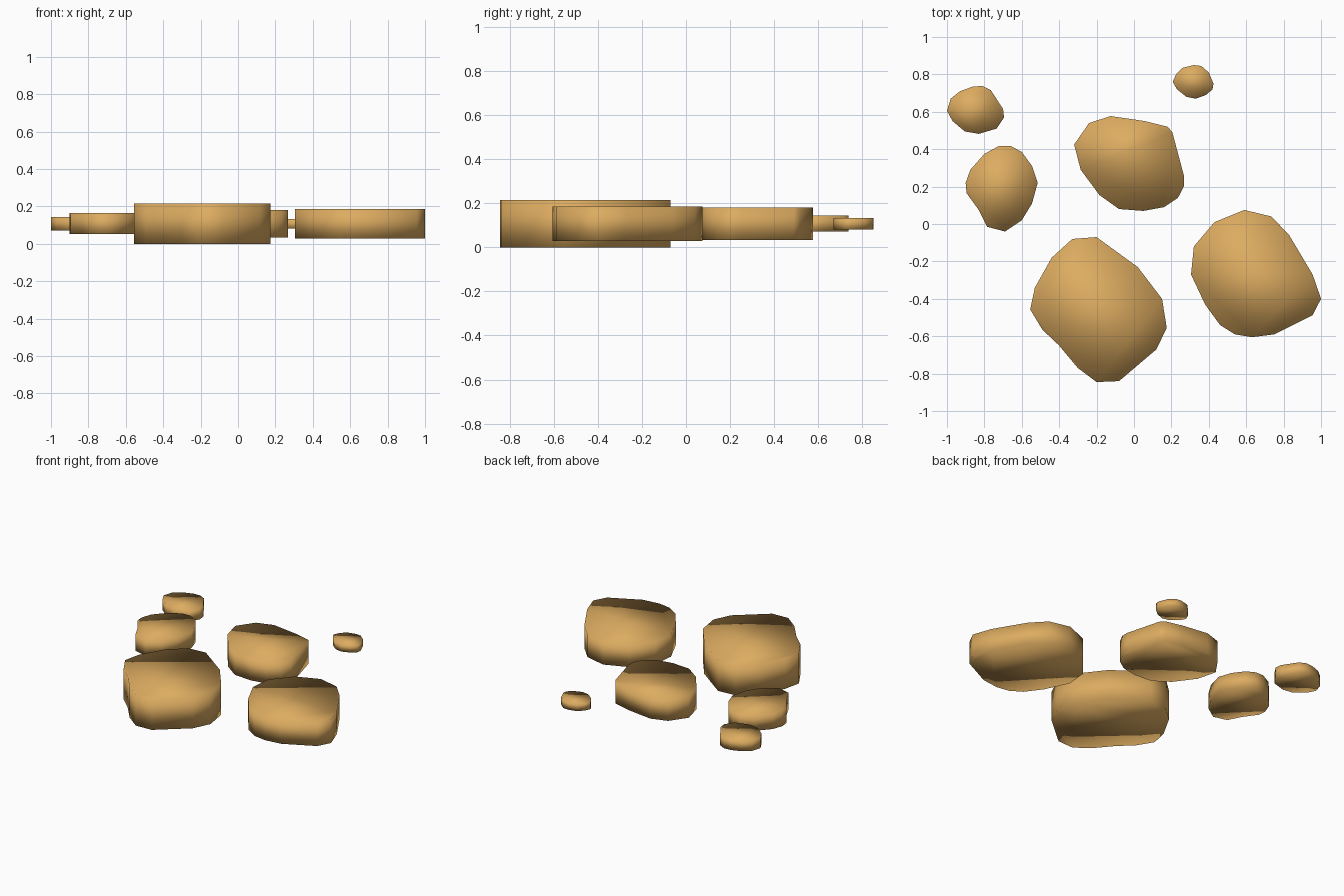
import bpy, bmesh

sand = bpy.data.materials.new("sandstone")
sand.diffuse_color = (0.72, 0.41, 0.118, 1)
MID = 0.1075  # all stones share one mid-height


def stone(name, thick, outline):
    """Flat slab: extrude a clockwise top-view outline, smooth shaded."""
    bm = bmesh.new()
    low = [bm.verts.new((x, y, MID - thick / 2)) for x, y in outline]
    face = bm.faces.new(low)
    ext = bmesh.ops.extrude_face_region(bm, geom=[face], use_keep_orig=True)
    for v in ext["geom"]:
        if isinstance(v, bmesh.types.BMVert):
            v.co.z += thick
    bmesh.ops.recalc_face_normals(bm, faces=bm.faces[:])
    for f in bm.faces:
        f.smooth = True
    me = bpy.data.meshes.new(name)
    bm.to_mesh(me)
    bm.free()
    me.materials.append(sand)
    ob = bpy.data.objects.new(name, me)
    bpy.context.collection.objects.link(ob)


# Large front stone
stone("large_front_stone", 0.215, [
    (-.33, -.08), (-.20, -.07), (.02, -.23), (.15, -.40), (.175, -.555),
    (.12, -.67), (-.08, -.84), (-.20, -.845), (-.30, -.77), (-.40, -.65),
    (-.49, -.565), (-.555, -.457), (-.53, -.34), (-.44, -.18)])

# Right stone
stone("right_stone", 0.157, [
    (.59, .075), (.735, .04), (.83, -.06), (.955, -.27), (1.0, -.40),
    (.955, -.487), (.75, -.59), (.63, -.605), (.54, -.59), (.46, -.54),
    (.38, -.43), (.305, -.27), (.32, -.12), (.43, .01)])

# Middle stone
stone("middle_stone", 0.147, [
    (-.125, .577), (.06, .55), (.18, .52), (.205, .49), (.268, .255),
    (.268, .205), (.235, .14), (.16, .09), (.05, .07), (-.08, .08),
    (-.185, .155), (-.285, .29), (-.32, .425), (-.24, .54)])

# Left stone
stone("left_stone", 0.112, [
    (-.72, .418), (-.66, .418), (-.60, .385), (-.545, .31), (-.515, .22),
    (-.545, .11), (-.60, .02), (-.69, -.04), (-.785, -.015), (-.83, .075),
    (-.895, .165), (-.90, .22), (-.875, .29), (-.80, .375)])

# Small stone, back left
stone("small_left_stone", 0.073, [
    (-.81, .738), (-.765, .715), (-.70, .615), (-.695, .57), (-.735, .51),
    (-.83, .482), (-.905, .495), (-.97, .55), (-1.0, .605), (-.98, .67),
    (-.93, .71), (-.86, .735)])

# Smallest stone, back right
stone("small_back_stone", 0.052, [
    (.32, .85), (.36, .845), (.40, .81), (.425, .75), (.42, .72),
    (.385, .69), (.33, .67), (.28, .68), (.23, .72), (.207, .76),
    (.225, .80), (.26, .835)])
